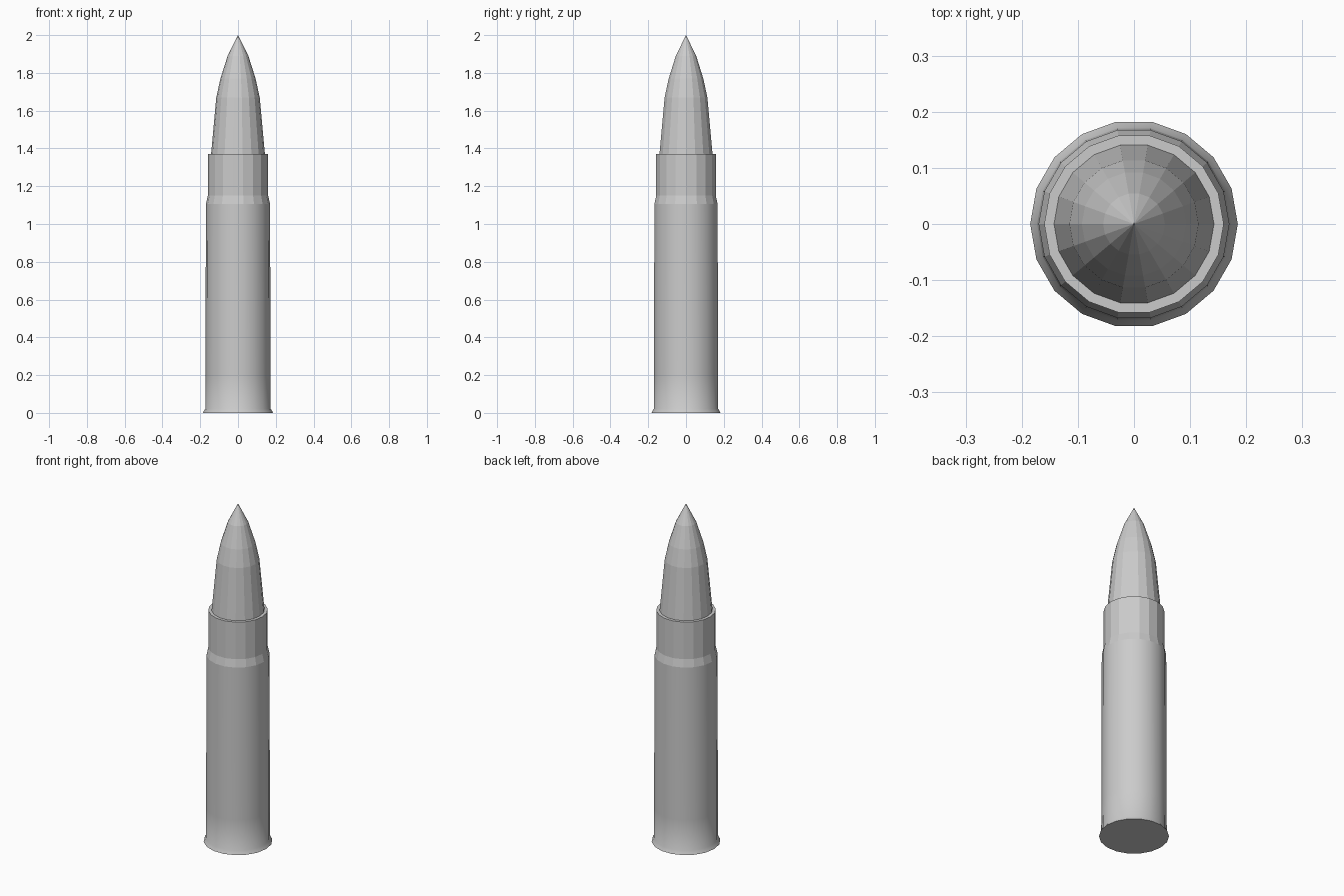
import bpy, bmesh
from math import cos, sin, tau

if "Cube" in bpy.data.objects:
    bpy.data.objects.remove(bpy.data.objects["Cube"])

SIDES = 18


def lathe(name, profile, smooth_below=0.0):
    """Spin a (radius, z) profile into a closed solid; a radius of 0 makes a tip."""
    bm = bmesh.new()
    rings = []
    for r, z in profile:
        count = SIDES if r > 0 else 1
        rings.append([bm.verts.new((r * cos(tau * i / SIDES), r * sin(tau * i / SIDES), z))
                      for i in range(count)])
    for a, b in zip(rings, rings[1:]):
        for i in range(SIDES):
            j = (i + 1) % SIDES
            if len(b) == 1:
                bm.faces.new((a[i], a[j], b[0]))
            else:
                bm.faces.new((a[i], a[j], b[j], b[i]))
    for ring in (rings[0], rings[-1]):
        if len(ring) > 1:
            bm.faces.new(ring)
    bmesh.ops.recalc_face_normals(bm, faces=bm.faces)
    # Smooth only the side walls of the lower body
    for f in bm.faces:
        f.smooth = len(f.verts) == 4 and f.calc_center_median().z < smooth_below
    mesh = bpy.data.meshes.new(name)
    bm.to_mesh(mesh)
    bm.free()
    obj = bpy.data.objects.new(name, mesh)
    bpy.context.collection.objects.link(obj)
    return obj


# Casing: flared rim, straight body, shoulder, neck and flat mouth lip
lathe("casing", [(0.185, 0), (0.183, 0.006), (0.173, 0.022), (0.172, 0.2),
                 (0.17, 1.105), (0.16, 1.15), (0.16, 1.37), (0.143, 1.37)],
      smooth_below=1.1)

# Pointed projectile seated in the mouth
lathe("projectile", [(0.143, 1.365), (0.115, 1.67), (0.093, 1.77), (0.055, 1.89), (0, 2.0)])
